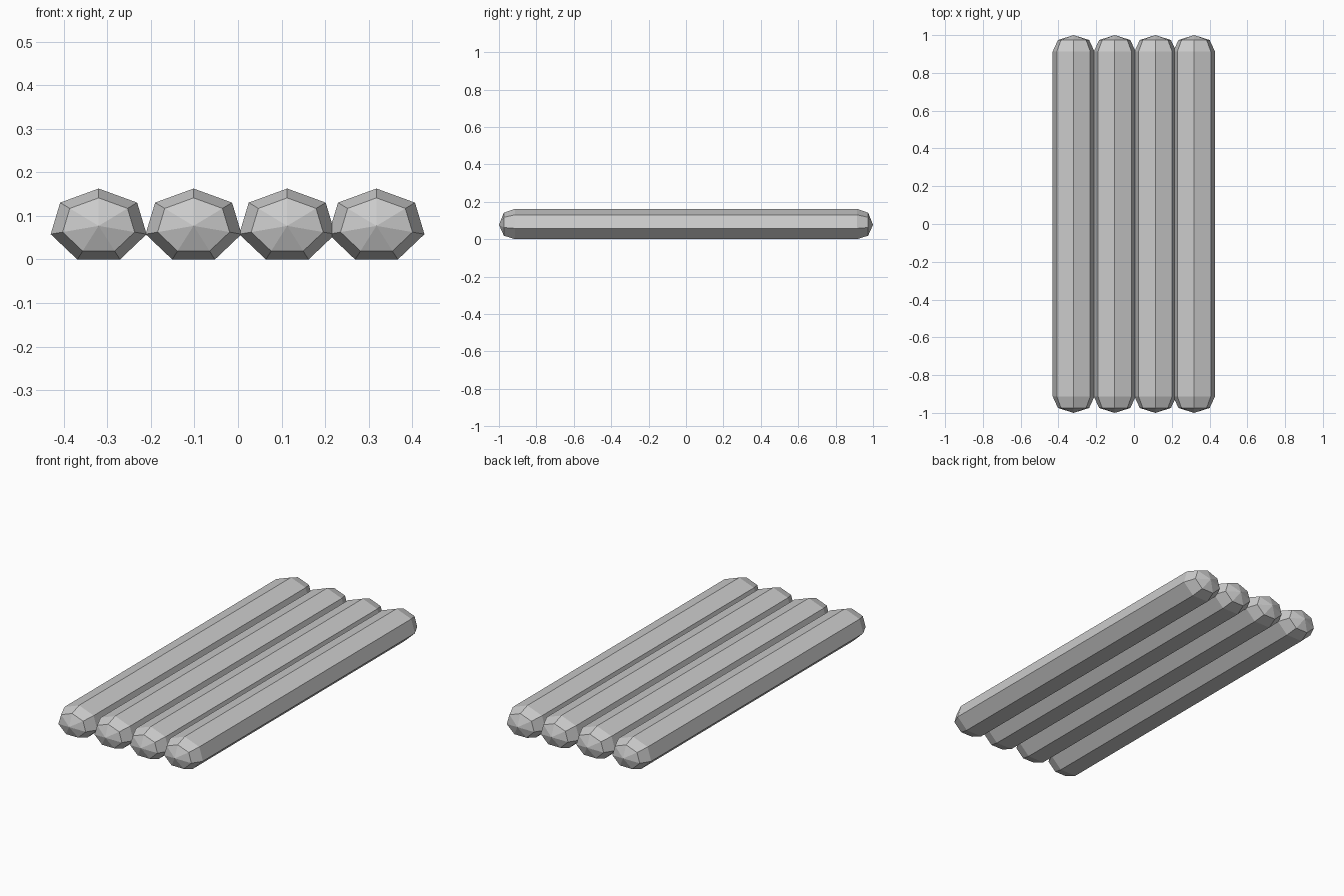
import bpy, bmesh, math

if "Cube" in bpy.data.objects:
    bpy.data.objects.remove(bpy.data.objects["Cube"])

SIDES = 7
RX, RZ, CZ = 0.113, 0.0857, 0.0772     # flattened seven-sided section
# (y, scale) rings between the two pointed ends
RINGS = [(-0.974, 0.75), (-0.914, 1.0), (0.914, 1.0), (0.974, 0.75)]


def make_log(name, x):
    bm = bmesh.new()
    loops = []
    for y, s in RINGS:
        loop = []
        for i in range(SIDES):
            a = 2 * math.pi * i / SIDES
            loop.append(bm.verts.new((RX * s * math.sin(a), y, CZ + RZ * s * math.cos(a))))
        loops.append(loop)
    # long sides and bevelled ends
    for a, b in zip(loops, loops[1:]):
        for i in range(SIDES):
            j = (i + 1) % SIDES
            bm.faces.new((a[i], a[j], b[j], b[i]))
    # shallow pointed tips
    for loop, y in ((loops[0], -1.0), (loops[-1], 1.0)):
        tip = bm.verts.new((0, y, CZ))
        for i in range(SIDES):
            bm.faces.new((loop[i], loop[(i + 1) % SIDES], tip))
    bmesh.ops.recalc_face_normals(bm, faces=bm.faces)
    mesh = bpy.data.meshes.new(name)
    bm.to_mesh(mesh)
    bm.free()
    obj = bpy.data.objects.new(name, mesh)
    obj.location.x = x
    bpy.context.collection.objects.link(obj)


# four logs side by side
for n, x in enumerate((-0.32, -0.102, 0.113, 0.318)):
    make_log(f"log_{n + 1}", x)
